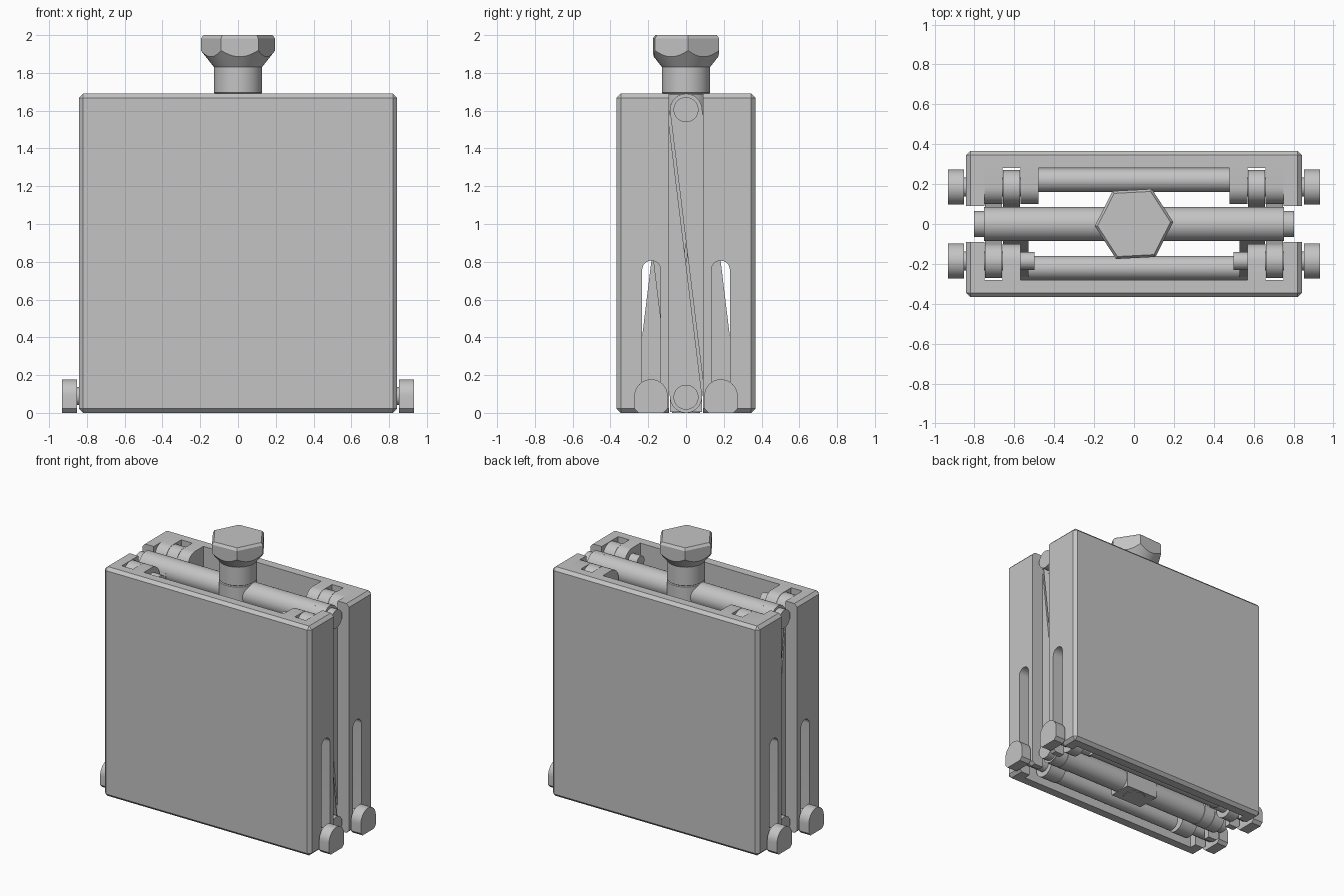
import bpy, bmesh, math
from mathutils import Matrix, Vector

cube = bpy.data.objects.get("Cube")
if cube:
    bpy.data.objects.remove(cube, do_unlink=True)

metal = bpy.data.materials.new("grey_metal")
metal.use_nodes = True
GREY = (0.55, 0.55, 0.55, 1)
metal.diffuse_color = GREY
metal.node_tree.nodes["Principled BSDF"].inputs["Base Color"].default_value = GREY

AXLE = 0.185    # distance of the plate pivots from the middle
LOW, HIGH = 0.09, 1.605
R = 0.085       # arm end radius


def finish(name, bm, smooth=True):
    bmesh.ops.recalc_face_normals(bm, faces=bm.faces)
    mesh = bpy.data.meshes.new(name)
    bm.to_mesh(mesh)
    bm.free()
    ob = bpy.data.objects.new(name, mesh)
    bpy.context.collection.objects.link(ob)
    mesh.materials.append(metal)
    if smooth:
        activate(ob)
        bpy.ops.object.shade_smooth_by_angle(angle=math.radians(30))
    return ob


def activate(ob):
    bpy.ops.object.select_all(action='DESELECT')
    ob.select_set(True)
    bpy.context.view_layer.objects.active = ob


def box_mesh(x0, x1, y0, y1, z0, z1):
    bm = bmesh.new()
    bmesh.ops.create_cube(bm, size=1)
    bmesh.ops.scale(bm, vec=(x1 - x0, y1 - y0, z1 - z0), verts=bm.verts)
    bmesh.ops.translate(bm, vec=((x0 + x1) / 2, (y0 + y1) / 2, (z0 + z1) / 2), verts=bm.verts)
    return bm


def prism(name, profile, x0, x1):
    """Extrude a (y, z) outline along x."""
    bm = bmesh.new()
    face = bm.faces.new([bm.verts.new((x0, y, z)) for y, z in profile])
    new = bmesh.ops.extrude_face_region(bm, geom=[face])["geom"]
    verts = [v for v in new if isinstance(v, bmesh.types.BMVert)]
    bmesh.ops.translate(bm, vec=(x1 - x0, 0, 0), verts=verts)
    return finish(name, bm)


def stadium(a, b, r, steps=16):
    """Rounded bar outline between two (y, z) points."""
    start = math.atan2(b[1] - a[1], b[0] - a[0]) - math.pi / 2
    pts = []
    for centre, turn in ((b, start), (a, start + math.pi)):
        for i in range(steps + 1):
            t = turn + math.pi * i / steps
            pts.append((centre[0] + r * math.cos(t), centre[1] + r * math.sin(t)))
    return pts


def rod(name, y, z, r, x0, x1):
    ring = [(y + r * math.cos(i * math.tau / 32), z + r * math.sin(i * math.tau / 32))
            for i in range(32)]
    return prism(name, ring, x0, x1)


def lathe(name, profile, sides=32, turn=0.0, smooth=True):
    """Upright solid from (radius, z) rings."""
    bm = bmesh.new()
    rings = []
    for r, z in profile:
        rings.append([bm.verts.new((r * math.cos(turn + i * math.tau / sides),
                                    r * math.sin(turn + i * math.tau / sides), z))
                      for i in range(sides)])
    for low, up in zip(rings, rings[1:]):
        for i in range(sides):
            j = (i + 1) % sides
            bm.faces.new((low[i], low[j], up[j], up[i]))
    bm.faces.new(rings[0])
    bm.faces.new(rings[-1])
    return finish(name, bm, smooth)


def boolean(ob, tool, operation):
    activate(ob)
    mod = ob.modifiers.new("cut", 'BOOLEAN')
    mod.operation, mod.object, mod.solver = operation, tool, 'EXACT'
    bpy.ops.object.modifier_apply(modifier=mod.name)
    bpy.data.objects.remove(tool, do_unlink=True)


# Two facing plates: chamfered shell, open cavity, pin slots in the side walls
for label, s in (("front", -1), ("back", 1)):
    bm = box_mesh(-0.843, 0.843, *sorted((s * 0.09, s * 0.367)), 0, 1.69)
    outer = [e for e in bm.edges if any(abs(v.co.y) > 0.2 for v in e.verts)]
    bmesh.ops.bevel(bm, geom=outer, offset=0.022, segments=1, affect='EDGES')
    shell = finish(label + "_plate", bm, False)
    cavity = finish("cavity_cutter", box_mesh(-0.75, 0.75, *sorted((0, s * 0.282)), -1, 3), False)
    boolean(shell, cavity, 'DIFFERENCE')
    slot = prism("slot_cutter", stadium((s * 0.183, -0.3), (s * 0.183, 0.757), 0.049), -1, 1)
    boolean(shell, slot, 'DIFFERENCE')
    activate(shell)
    bpy.ops.object.shade_smooth_by_angle(angle=math.radians(20))
    # Round cross bar near the bottom
    rod(label + "_cross_bar", s * 0.22, LOW, 0.06, -0.57, 0.57)

# Hinge ears, arms, pins and end caps, repeated on both sides
EARS = {-1: ((0.57, 0.66),), 1: ((0.48, 0.57), (0.66, 0.752))}
UP_ARM = {-1: (0.662, 0.748), 1: (0.572, 0.658)}
DOWN_ARM = {-1: (0.53, 0.658), 1: (0.662, 0.748)}
for side, m in (("right", -1), ("left", 1)):
    for label, s in (("front", -1), ("back", 1)):
        tag = side + "_" + label
        for a, b in EARS[s]:
            ear = stadium((s * 0.30, HIGH), (s * AXLE, HIGH), R)[:17]
            ear += [(s * 0.30, z) for z in ((HIGH + R), (HIGH - R))][::-s]
            prism(tag + "_hinge_ear", ear, m * a, m * b)
        rod(tag + "_hinge_pin", s * AXLE, HIGH, 0.045, m * 0.50, m * 0.80)
        a, b = UP_ARM[s]
        prism(tag + "_up_arm", stadium((0, 0.085), (s * AXLE, HIGH), R), m * a, m * b)
        a, b = DOWN_ARM[s]
        prism(tag + "_down_arm", stadium((0, HIGH), (s * AXLE, LOW), R), m * a, m * b)
        rod(tag + "_slide_pin", s * AXLE, LOW, 0.047, m * 0.54, m * 0.87)
        cap = stadium((s * AXLE, -1), (s * AXLE, LOW), 0.088)[:17]
        cap += [(s * AXLE - 0.088, 0.022), (s * AXLE - 0.066, 0),
                (s * AXLE + 0.066, 0), (s * AXLE + 0.088, 0.022)]
        prism(tag + "_end_cap", cap, m * 0.853, m * 0.933)

# Central rods that the screw pulls together
for label, z, r in (("upper", HIGH, R), ("lower", 0.083, 0.08)):
    rod(label + "_rod", 0, z, r, -0.752, 0.752)
    rod(label + "_rod_tip", 0, z, 0.066, -0.803, 0.803)

# Screw, its nut block and the collar under the knob
finish("nut_block", box_mesh(-0.13, 0.13, -0.085, 0.085, 0.004, 0.165), False)
lathe("screw", [(0.075, 0), (0.075, 1.55)])
lathe("collar", [(0.128, 1.52), (0.128, 1.685), (0.122, 1.69), (0.128, 1.695), (0.128, 1.84)])

# Hexagonal knob trimmed by a cone underneath and chamfered on top
knob = lathe("knob", [(0.197, 1.8), (0.197, 1.982), (0.183, 2.0)], 6, math.radians(3), False)
cone = lathe("cone_cutter", [(0.125, 1.828), (0.21, 1.935), (0.3, 1.936), (0.3, 2.1)], 48)
boolean(knob, cone, 'INTERSECT')
activate(knob)
bpy.ops.object.shade_smooth_by_angle(angle=math.radians(15))
